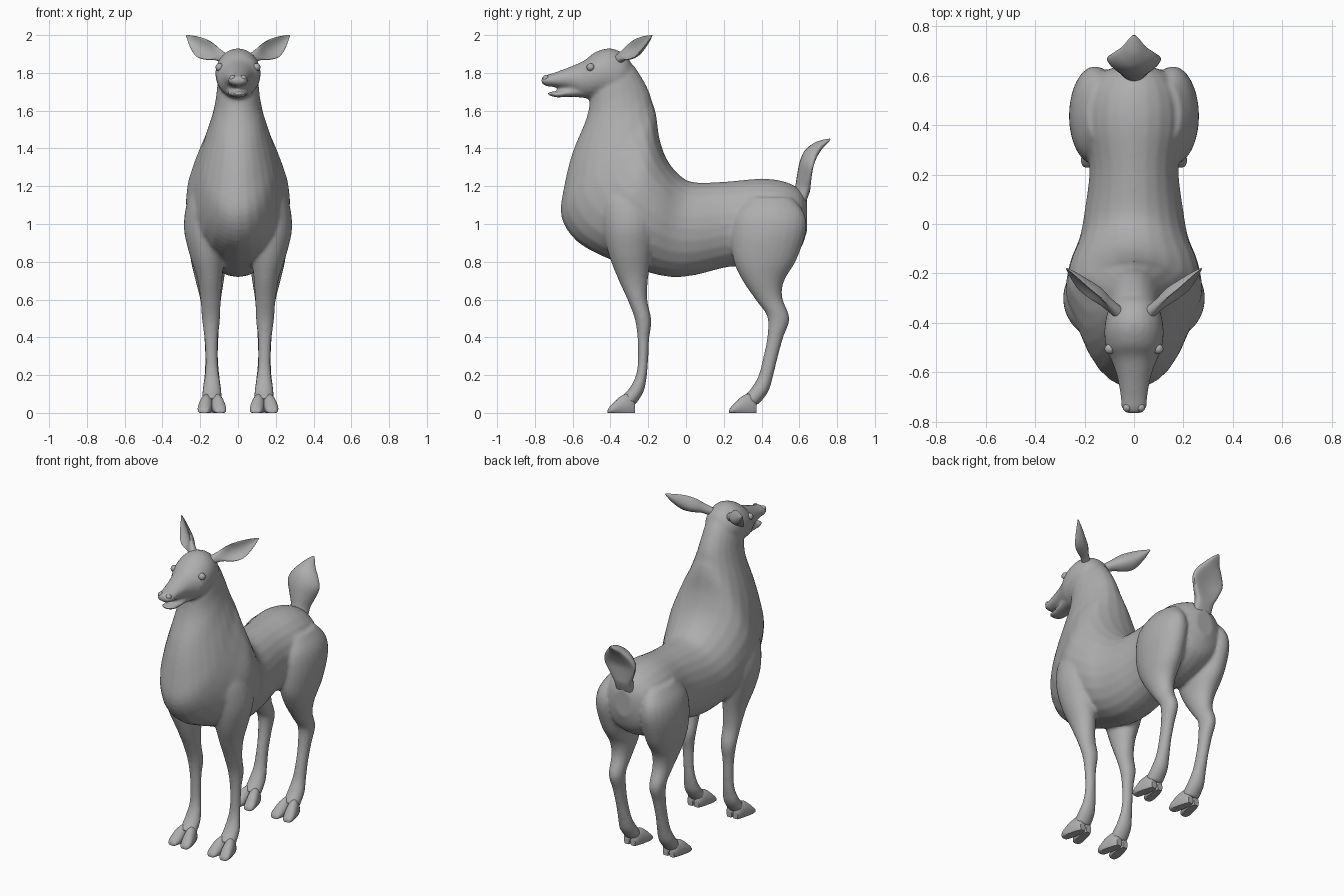
import bpy, math
from mathutils import Vector

coat = bpy.data.materials.new("grey_coat")
coat.diffuse_color = (0.42, 0.42, 0.42, 1)


def catmull(rows, steps):
    """Smoothly fill in extra rows between the given ones."""
    out = []
    for i in range(len(rows) - 1):
        a, b, c, d = (rows[max(0, min(len(rows) - 1, i + k))] for k in (-1, 0, 1, 2))
        for s in range(steps):
            t = s / steps
            out.append([0.5 * (2 * q + (r - p) * t + (2 * p - 5 * q + 4 * r - w) * t * t
                               + (3 * q - p - 3 * r + w) * t ** 3)
                        for p, q, r, w in zip(a, b, c, d)])
    out.append(list(rows[-1]))
    return out


def skin(name, rings):
    n = len(rings[0])
    verts = [p for ring in rings for p in ring]
    faces = [(i * n + j, i * n + (j + 1) % n, (i + 1) * n + (j + 1) % n, (i + 1) * n + j)
             for i in range(len(rings) - 1) for j in range(n)]
    faces += [tuple(reversed(range(n))), tuple(range(len(verts) - n, len(verts)))]
    me = bpy.data.meshes.new(name)
    me.from_pydata(verts, [], faces)
    me.materials.append(coat)
    ob = bpy.data.objects.new(name, me)
    bpy.context.collection.objects.link(ob)
    bpy.ops.object.select_all(action='DESELECT')
    ob.select_set(True)
    bpy.context.view_layer.objects.active = ob
    bpy.ops.object.mode_set(mode='EDIT')
    bpy.ops.mesh.select_all(action='SELECT')
    bpy.ops.mesh.normals_make_consistent(inside=False)
    bpy.ops.object.mode_set(mode='OBJECT')
    bpy.ops.object.shade_smooth_by_angle(angle=math.radians(50))
    return ob


def loft(name, rows, side=1, steps=4, n=24, cup=0.0):
    """Rows: y and z of one profile edge, y and z of the other, half width, centre x."""
    rings = []
    for ya, za, yb, zb, w, xc in catmull(rows, steps):
        ring = []
        for j in range(n):
            t = 2 * math.pi * j / n
            k = (1 + math.cos(t)) / 2
            ring.append((side * (xc + w * math.sin(t)),
                         yb + (ya - yb) * k + cup * w * math.sin(t) ** 2,
                         zb + (za - zb) * k))
        rings.append(ring)
    return skin(name, rings)


def mid(rows):
    return [(*r, 0.0) for r in rows]


# Trunk and neck
torso = loft("torso", mid([
    (0.64, 1.13, 0.64, 0.96, 0.06), (0.60, 1.185, 0.60, 0.86, 0.15),
    (0.52, 1.225, 0.50, 0.79, 0.20), (0.40, 1.24, 0.38, 0.76, 0.21),
    (0.22, 1.225, 0.24, 0.775, 0.18), (0.05, 1.22, 0.05, 0.73, 0.20),
    (-0.03, 1.255, -0.08, 0.72, 0.22), (-0.10, 1.34, -0.22, 0.75, 0.26),
    (-0.14, 1.45, -0.42, 0.82, 0.275), (-0.155, 1.56, -0.58, 0.91, 0.235),
    (-0.165, 1.61, -0.66, 1.04, 0.20), (-0.18, 1.65, -0.645, 1.20, 0.172),
    (-0.195, 1.70, -0.60, 1.38, 0.14), (-0.225, 1.76, -0.53, 1.55, 0.118),
    (-0.27, 1.83, -0.51, 1.65, 0.108), (-0.31, 1.87, -0.52, 1.70, 0.09)]))

# Head with an open mouth
head = loft("head", mid([
    (-0.28, 1.83, -0.32, 1.72, 0.07), (-0.32, 1.895, -0.38, 1.67, 0.105),
    (-0.40, 1.93, -0.46, 1.665, 0.12), (-0.48, 1.91, -0.53, 1.665, 0.112),
    (-0.54, 1.865, -0.57, 1.68, 0.09), (-0.62, 1.83, -0.62, 1.71, 0.068),
    (-0.70, 1.80, -0.69, 1.725, 0.055), (-0.745, 1.787, -0.74, 1.73, 0.05),
    (-0.765, 1.775, -0.765, 1.745, 0.035)]))
jaw = loft("lower_jaw", mid([
    (-0.52, 1.74, -0.52, 1.665, 0.07), (-0.60, 1.722, -0.60, 1.673, 0.058),
    (-0.67, 1.705, -0.68, 1.67, 0.048), (-0.715, 1.70, -0.715, 1.677, 0.04),
    (-0.733, 1.697, -0.733, 1.685, 0.022)]))

FORE = [(-0.40, 1.28, -0.20, 1.30, 0.06, 0.12), (-0.45, 1.14, -0.16, 1.16, 0.095, 0.165),
        (-0.44, 0.98, -0.16, 1.00, 0.115, 0.172), (-0.41, 0.84, -0.18, 0.86, 0.095, 0.165),
        (-0.36, 0.71, -0.20, 0.72, 0.067, 0.150), (-0.31, 0.60, -0.205, 0.60, 0.054, 0.145),
        (-0.272, 0.50, -0.183, 0.49, 0.048, 0.143), (-0.257, 0.40, -0.195, 0.39, 0.036, 0.142),
        (-0.255, 0.28, -0.20, 0.28, 0.032, 0.140), (-0.265, 0.20, -0.208, 0.19, 0.039, 0.138),
        (-0.30, 0.13, -0.225, 0.11, 0.05, 0.138), (-0.35, 0.08, -0.27, 0.04, 0.052, 0.138)]
HIND = [(0.33, 1.14, 0.56, 1.14, 0.05, 0.14), (0.26, 1.05, 0.625, 1.06, 0.09, 0.155),
        (0.24, 0.94, 0.635, 0.96, 0.105, 0.158), (0.25, 0.81, 0.585, 0.81, 0.095, 0.155),
        (0.30, 0.70, 0.52, 0.70, 0.075, 0.150), (0.375, 0.59, 0.51, 0.61, 0.055, 0.145),
        (0.43, 0.51, 0.548, 0.50, 0.046, 0.143), (0.43, 0.40, 0.515, 0.40, 0.038, 0.141),
        (0.41, 0.30, 0.485, 0.29, 0.034, 0.140), (0.385, 0.20, 0.46, 0.19, 0.040, 0.138),
        (0.345, 0.13, 0.435, 0.11, 0.05, 0.138), (0.30, 0.08, 0.38, 0.04, 0.052, 0.138)]

parts = [torso, head, jaw]
for side in (-1, 1):
    parts.append(loft("foreleg", FORE, side))
    parts.append(loft("hind_leg", HIND, side))

# Blend trunk, head and legs into one skin
bpy.ops.object.select_all(action='DESELECT')
for ob in parts:
    ob.select_set(True)
bpy.context.view_layer.objects.active = torso
bpy.ops.object.join()
torso.name = "body"
for m in list(torso.modifiers):
    torso.modifiers.remove(m)
rm = torso.modifiers.new("blend", 'REMESH')
rm.mode = 'VOXEL'
rm.voxel_size = 0.01
rm.use_smooth_shade = True
sm = torso.modifiers.new("soften", 'SMOOTH')
sm.factor = 0.5
sm.iterations = 6

# Cloven hooves: two splayed toes on every foot, flat on the ground
for label, toe_y in (("fore", -0.415), ("hind", 0.228)):
    for side in (-1, 1):
        for k in (-1, 1):
            rings = []
            for dy, top, w, dx in catmull([(0.145, 0.06, 0.018, 0.022), (0.12, 0.10, 0.030, 0.024),
                                           (0.075, 0.092, 0.036, 0.032), (0.03, 0.052, 0.035, 0.041),
                                           (0.006, 0.026, 0.026, 0.043), (0, 0.012, 0.013, 0.041)], 3):
                ring = []
                for j in range(16):
                    t = 2 * math.pi * j / 16
                    z = top * (0.4 + 0.6 * math.sin(t))
                    ring.append((side * 0.138 + k * dx + w * math.cos(t), toe_y + dy, max(0.0, z)))
                rings.append(ring)
            skin(label + "_hoof", rings)

# Cupped leaf-shaped ears
for side in (-1, 1):
    rings = []
    for x, y, z, half, thick, cup in catmull([
            (0.06, -0.36, 1.87, 0.025, 0.025, 0.0), (0.105, -0.325, 1.895, 0.032, 0.022, 0.01),
            (0.15, -0.285, 1.912, 0.050, 0.017, 0.03), (0.195, -0.25, 1.932, 0.052, 0.012, 0.03),
            (0.24, -0.21, 1.967, 0.030, 0.008, 0.015), (0.273, -0.18, 1.998, 0.003, 0.003, 0.0)], 4):
        c = Vector((x, y, z))
        up = Vector((-0.42, 0.05, 0.90)).normalized()
        fwd = Vector((0.45, -0.85, 0.25)).normalized()
        ring = []
        for j in range(20):
            t = 2 * math.pi * j / 20
            p = c + up * half * math.cos(t) + fwd * (thick * math.sin(t) + cup * (math.cos(t) ** 2 - 0.5))
            ring.append((side * p.x, p.y, p.z))
        rings.append(ring)
    skin("ear", rings)

# Upright tail, its edges curled backwards
loft("tail", mid([
    (0.56, 1.14, 0.62, 1.08, 0.06), (0.578, 1.20, 0.655, 1.17, 0.062),
    (0.588, 1.26, 0.66, 1.22, 0.085), (0.602, 1.33, 0.665, 1.29, 0.110),
    (0.63, 1.39, 0.685, 1.34, 0.090), (0.68, 1.43, 0.715, 1.39, 0.050),
    (0.73, 1.447, 0.742, 1.42, 0.025), (0.762, 1.452, 0.762, 1.442, 0.006)]), cup=0.3)

# Eyes and nostril bumps
for side in (-1, 1):
    for name, pos, r in (("eye", (0.098, -0.505, 1.83), 0.021),
                         ("nostril", (0.028, -0.742, 1.772), 0.017)):
        bpy.ops.mesh.primitive_uv_sphere_add(segments=16, ring_count=10, radius=r,
                                             location=(side * pos[0], pos[1], pos[2]))
        ob = bpy.context.object
        ob.name = name
        ob.data.materials.append(coat)
        bpy.ops.object.shade_smooth()
